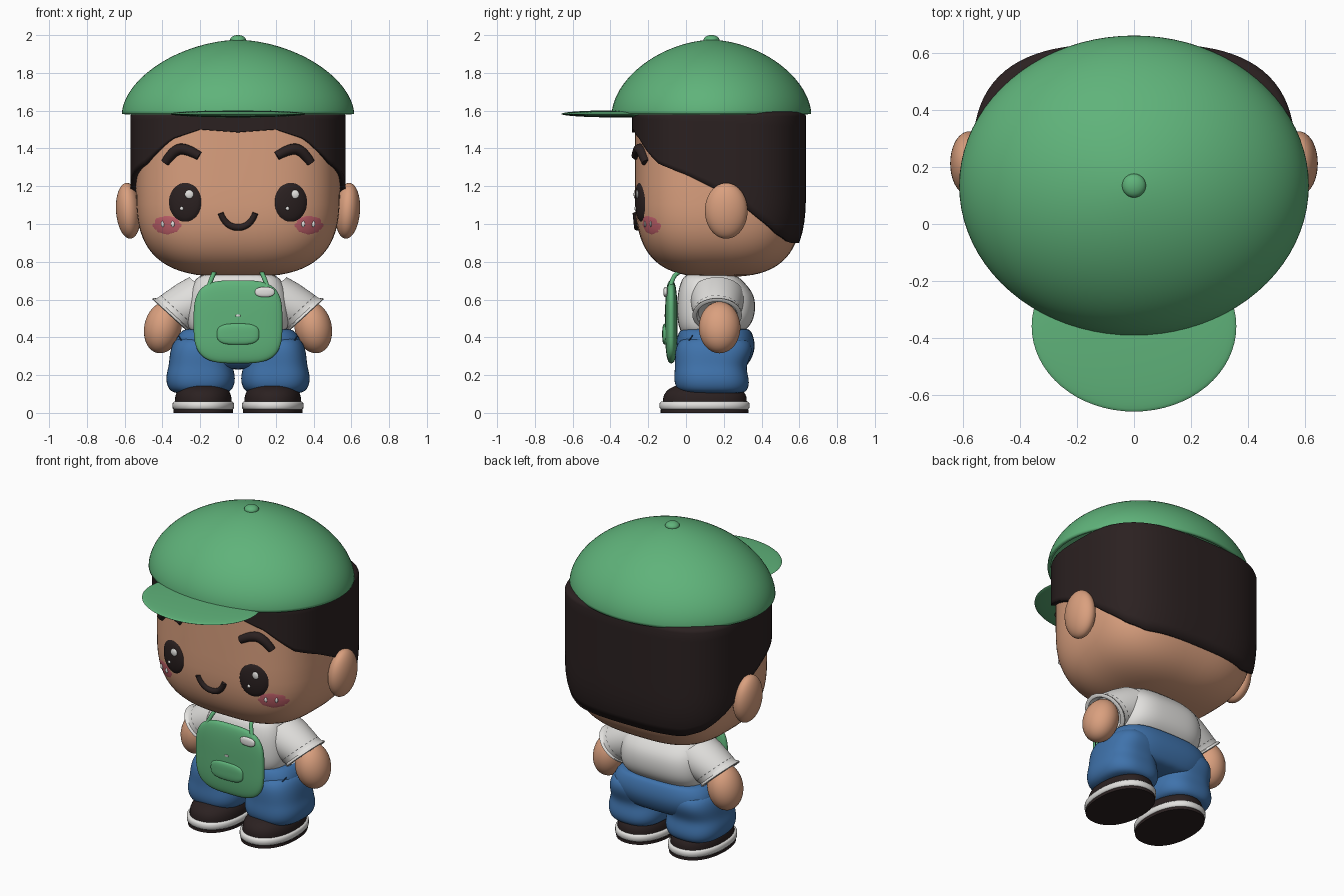
import bpy, bmesh, math
from math import sin, cos, pi, radians
from mathutils import Vector, Matrix

if "Cube" in bpy.data.objects:
    bpy.data.objects.remove(bpy.data.objects["Cube"])


def material(name, r, g, b):
    m = bpy.data.materials.new(name)
    m.diffuse_color = (r, g, b, 1)
    m.use_nodes = True
    m.node_tree.nodes["Principled BSDF"].inputs["Base Color"].default_value = m.diffuse_color
    return m


GREEN = material("green_cloth", 0.115, 0.45, 0.195)
SKIN = material("skin", 0.70, 0.35, 0.21)
DARK = material("dark_brown", 0.024, 0.015, 0.015)
WHITE = material("white", 0.76, 0.75, 0.73)
BLUE = material("denim_blue", 0.05, 0.17, 0.41)
PINK = material("blush_pink", 0.58, 0.13, 0.16)
GREY = material("stitch_grey", 0.12, 0.12, 0.12)
NAVY = material("seam_navy", 0.015, 0.05, 0.13)


def spow(v, n):
    return math.copysign(abs(v) ** (2 / n), v)


def finish(name, bm, mats, subsurf=0):
    """Weld, shade smooth with sharp creases, and link."""
    bmesh.ops.remove_doubles(bm, verts=bm.verts, dist=0.0003)
    bmesh.ops.recalc_face_normals(bm, faces=bm.faces)
    for f in bm.faces:
        f.smooth = True
    for e in bm.edges:
        if len(e.link_faces) == 2 and e.calc_face_angle(0) > radians(50) and not subsurf:
            e.smooth = False
    me = bpy.data.meshes.new(name)
    bm.to_mesh(me)
    bm.free()
    for m in mats:
        me.materials.append(m)
    ob = bpy.data.objects.new(name, me)
    bpy.context.collection.objects.link(ob)
    if subsurf:
        ob.modifiers.new("smooth", 'SUBSURF').levels = subsurf
        ob.modifiers["smooth"].render_levels = subsurf
    return ob


def surface(name, f, rows, nu, mats, rule=None, fill=False, subsurf=0):
    """Closed-around grid: f(angle, row) gives a point for every row value."""
    bm = bmesh.new()
    g = [[bm.verts.new(f(2 * pi * i / nu, r)) for i in range(nu)] for r in rows]
    for j in range(len(rows) - 1):
        for i in range(nu):
            k = (i + 1) % nu
            face = bm.faces.new((g[j][i], g[j][k], g[j + 1][k], g[j + 1][i]))
            if rule:
                face.material_index = rule(i, j)
    if fill:
        bm.faces.new(g[0])
        bm.faces.new(g[-1])
    return finish(name, bm, mats, subsurf)


def loft(name, rings, mat, n=2.0, nu=64, **kw):
    """Stacked superellipse rings (cx, cy, z, rx, ry)."""
    def f(a, r):
        return (r[0] + r[3] * spow(cos(a), n), r[1] + r[4] * spow(sin(a), n), r[2])
    return surface(name, f, rings, nu, [mat], fill=True, **kw)


def blob(name, c, r, mat, n=2.0, nplan=2.0, tilt=0.0, lo=-90, nv=24, nu=48, flip=False):
    """Superellipsoid; flip lays its plan outline in the XZ plane."""
    rot = Matrix.Rotation(tilt, 3, 'Y')

    def f(a, lat):
        k, h = spow(cos(lat), n), spow(sin(lat), n)
        p = [k * spow(cos(a), nplan), k * spow(sin(a), nplan), h]
        if flip:
            p = [p[0], -p[2], p[1]]
        return Vector(c) + rot @ Vector([p[i] * r[i] for i in range(3)])
    lats = [radians(lo + (90 - lo) * j / nv) for j in range(nv + 1)]
    return surface(name, f, lats, nu, [mat])


def tube(name, pts, r, mat, ends=0.7):
    cu = bpy.data.curves.new(name, 'CURVE')
    cu.dimensions = '3D'
    cu.bevel_depth, cu.bevel_resolution, cu.use_fill_caps = r, 4, True
    sp = cu.splines.new('NURBS')
    sp.points.add(len(pts) - 1)
    for i, p in enumerate(pts):
        sp.points[i].co = (*p, 1)
        sp.points[i].radius = ends if i in (0, len(pts) - 1) else 1.0
    sp.order_u, sp.use_endpoint_u, sp.resolution_u = 3, True, 10
    tmp = bpy.data.objects.new(name + "_path", cu)
    bpy.context.collection.objects.link(tmp)
    bm = bmesh.new()
    bm.from_mesh(tmp.evaluated_get(bpy.context.evaluated_depsgraph_get()).to_mesh())
    bpy.data.objects.remove(tmp)
    return finish(name, bm, [mat])


# Head: rounded box with a straight upper half
CY = 0.175


def bowl(z, half):
    return max(0.0, 1 - max(0.0, (1.2 - z) / half) ** 3) ** (1 / 3)


lats = [radians(-90 + 5 * j) for j in range(19)]
head = [(1.2 + 0.48 * spow(sin(t), 3), spow(cos(t), 3)) for t in lats] + [(1.4, 1), (1.57, 1)]
loft("head", [(0, CY, z, max(0.54 * s, 1e-5), max(0.445 * s, 1e-5)) for z, s in head], SKIN, n=3, nu=80)


def face_y(x, z):
    s = bowl(z, 0.48)
    return CY - 0.445 * s * max(0.0, 1 - (abs(x) / (0.54 * s)) ** 3) ** (1 / 3)


# Hair shell: hairline height by angle from the front
HAIRLINE = [(0, 1.485), (24, 1.50), (40, 1.45), (57, 1.32), (73, 1.26), (87, 1.19),
            (102, 1.10), (111, 1.03), (124, 0.94), (136, 0.90), (181, 0.90)]


def hairline(a):
    d = abs(math.degrees(math.remainder(a, 2 * pi)))
    for (a0, z0), (a1, z1) in zip(HAIRLINE, HAIRLINE[1:]):
        if d <= a1:
            return z0 + (z1 - z0) * (d - a0) / (a1 - a0)


def hair_point(a, t):
    if t <= 1:
        z = hairline(a) + (1.57 - hairline(a)) * t
        s = bowl(z, 0.5)
    else:
        s, z = cos(radians(90 * (t - 1))), 1.57 + 0.055 * sin(radians(90 * (t - 1))) ** 0.7
    x, y = sin(a), -cos(a)
    r = s / (abs(x / 0.57) ** 3 + abs(y / 0.46) ** 3) ** (1 / 3)
    return (x * r, CY + y * r, z)


hair = surface("hair", hair_point, [j / 12 for j in range(25)], 120, [DARK])
hair.modifiers.new("thickness", 'SOLIDIFY').thickness = 0.03

# Cap: crown, button, visor
crown = blob("cap_crown", (0, 0.135, 1.582), (0.615, 0.528, 0.393), GREEN, n=1.78, lo=0, nv=28, nu=80)
crown.modifiers.new("thickness", 'SOLIDIFY').thickness = 0.018
blob("cap_button", (0, 0.135, 1.975), (0.042, 0.042, 0.025), GREEN, nv=12, nu=24)
blob("cap_visor", (0, -0.36, 1.583), (0.36, 0.30, 0.019), GREEN, nu=64)


# Face details laid on the curved face
def patch(name, cx, cz, rx, rz, depth, mat, wave=0.0, lift=-0.003):
    def f(a, r):
        k = r * (1 + wave * cos(8 * a))
        x, z = cx + rx * k * cos(a), cz + rz * k * sin(a)
        return (x, face_y(x, z) - lift - depth * math.sqrt(max(0, 1 - r * r)), z)
    return surface(name, f, [j / 8 for j in range(9)], 40, [mat])


for s, side in ((-1, "left"), (1, "right")):
    patch(side + "_eye", s * 0.28, 1.115, 0.088, 0.107, 0.02, DARK)
    for nm, dx, z, r in (("big", 0.022, 1.157, 0.023), ("small", -0.018, 1.082, 0.010)):
        x = s * 0.28 + dx
        blob(f"{side}_eye_{nm}_glint", (x, face_y(x, z) - 0.016, z), (r, 0.008, r), WHITE, nv=10, nu=16)
    patch(side + "_blush", s * 0.375, 0.995, 0.085, 0.055, 0.005, PINK, 0.04)
    for x in (s * 0.372 - 0.027, s * 0.372 + 0.027):
        blob(side + "_blush_glint", (x, face_y(x, 1.0) - 0.003, 1.0), (0.01, 0.006, 0.016), WHITE, nv=8, nu=12)
    brow = [(0.385, 1.325), (0.345, 1.385), (0.28, 1.405), (0.205, 1.36)]
    tube(side + "_brow", [(s * x, face_y(x, z) - 0.004, z) for x, z in brow], 0.029, DARK, 0.8)
    blob(side + "_ear", (s * 0.58, 0.213, 1.07), (0.066, 0.113, 0.148), SKIN, tilt=s * 0.07)
smile = [(-0.092, 1.058), (-0.065, 0.982), (0.065, 0.982), (0.092, 1.058)]
tube("mouth", [(x, face_y(x, z) - 0.002, z) for x, z in smile], 0.018, DARK, 0.85)

# Shirt torso
TORSO = [(0.415, 0.22, -0.01, 0.26), (0.43, 0.255, -0.03, 0.31), (0.48, 0.275, -0.045, 0.355),
         (0.55, 0.275, -0.05, 0.37), (0.63, 0.265, -0.045, 0.362), (0.69, 0.24, -0.03, 0.31), (0.75, 0.19, 0.0, 0.25)]
loft("shirt", [(0, (a + b) / 2, z, rx, (b - a) / 2) for z, rx, a, b in TORSO], WHITE, n=3.2, nu=32, subsurf=2)

# Sleeves with stitched cuffs, and arms
SLEEVE = [(0, 0.145), (0.3, 0.142), (0.6, 0.132), (0.78, 0.125), (0.80, 0.124), (0.87, 0.122), (0.92, 0.122),
          (0.94, 0.129), (0.98, 0.131), (1.0, 0.125), (1.0, 0.108), (0.85, 0.10), (0.8, 0.0001)]
for s, side in ((-1, "left"), (1, "right")):
    def sleeve_point(a, row):
        t, r = row
        return (s * (0.15 + 0.21 * t + 0.74 * r * cos(a)), 0.165 + r * sin(a), 0.62 - 0.105 * t + 0.68 * r * cos(a))
    surface(side + "_sleeve", sleeve_point, SLEEVE, 48, [WHITE, GREY], lambda i, j: int(j == 3 and i % 2 == 0))
    blob(side + "_arm", (s * 0.398, 0.178, 0.452), (0.098, 0.11, 0.138), SKIN, tilt=-s * 0.22)

# Trousers: hips and two puffy legs
HIPS = [(0.23, 0.20, 0.14), (0.26, 0.29, 0.18), (0.33, 0.335, 0.212), (0.39, 0.335, 0.208), (0.435, 0.30, 0.19), (0.45, 0.27, 0.17)]
loft("trouser_hips", [(0, 0.155, z, rx, ry) for z, rx, ry in HIPS], BLUE, n=3, nu=32, subsurf=2)
LEG = [(0.10, 0.12, 0.14, 0.15), (0.115, 0.165, 0.185, 0.14), (0.16, 0.183, 0.20, 0.137), (0.205, 0.182, 0.195, 0.132),
       (0.25, 0.168, 0.188, 0.13), (0.31, 0.165, 0.205, 0.145), (0.37, 0.15, 0.20, 0.15), (0.41, 0.11, 0.15, 0.15)]
# Shoe layers: (bottom z, top z, width, length, colour)
SOLES = [("outsole", 0.0, 0.018, 0.158, 0.232, DARK), ("midsole", 0.018, 0.06, 0.163, 0.238, WHITE)]
for s, side in ((-1, "left"), (1, "right")):
    loft(side + "_trouser_leg", [(s * 0.198, cy, z, rx, ry) for z, rx, ry, cy in LEG], BLUE, n=2.6, nu=32, subsurf=2)
    pocket = [(0.17, 0.365), (0.22, 0.345), (0.29, 0.36), (0.315, 0.41)]
    tube(side + "_pocket_seam", [(s * x, CY - 0.02 - 0.212 * (1 - (x / 0.337) ** 3) ** (1 / 3), z) for x, z in pocket],
         0.004, NAVY)
    for nm, z0, z1, rx, ry, mat in SOLES:
        e = 0.008
        rings = [(z0, e), (z0 + e, 0), (z1 - e, 0), (z1, e)] if z0 else [(z0, 0), (z1, 0)]
        loft(f"{side}_{nm}", [(s * 0.184, 0.098, z, rx - i, ry - i) for z, i in rings], mat, n=2.2)
    blob(side + "_shoe_upper", (s * 0.184, 0.1, 0.055), (0.15, 0.222, 0.105), DARK, n=2.7, nplan=2.2, lo=0, nv=16)

# Front bag with pocket, tag, clasp and straps
blob("bag_body", (0, -0.078, 0.482), (0.235, 0.033, 0.22), GREEN, n=2.8, nplan=3.4, flip=True, nu=72)
blob("bag_pocket", (0, -0.108, 0.417), (0.112, 0.018, 0.056), GREEN, n=3, nplan=3, flip=True)
blob("bag_tag", (0.142, -0.108, 0.64), (0.052, 0.012, 0.027), WHITE, n=2.5, nplan=2.4, flip=True)
blob("bag_clasp", (0, -0.112, 0.515), (0.013, 0.005, 0.006), WHITE, n=4, nplan=4, flip=True, nv=8, nu=16)
for s, side in ((-1, "left"), (1, "right")):
    tube(side + "_bag_strap", [(s * 0.158, -0.085, 0.66), (s * 0.145, -0.075, 0.70), (s * 0.125, -0.05, 0.745),
                               (s * 0.11, 0.03, 0.78)], 0.012, GREEN, 1.0)
